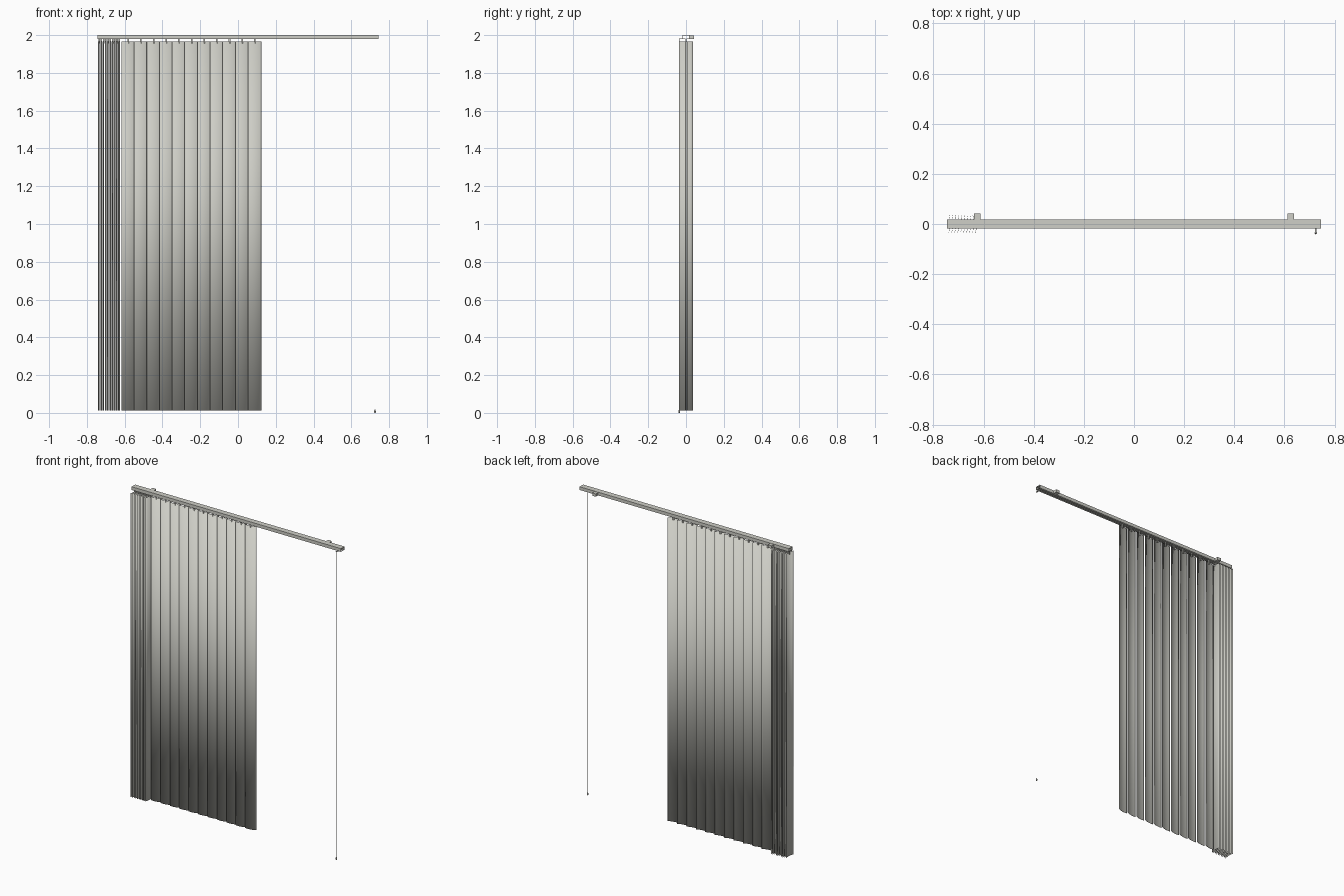
import bpy, bmesh, math

if "Cube" in bpy.data.objects:
    bpy.data.objects.remove(bpy.data.objects["Cube"])

def material(name, rgb):
    m = bpy.data.materials.new(name)
    m.diffuse_color = (*rgb, 1)
    m.use_nodes = True
    m.node_tree.nodes["Principled BSDF"].inputs["Base Color"].default_value = m.diffuse_color
    return m

GREY = material("warm light grey", (0.62, 0.62, 0.57))

def finish(bm, name, smooth=False):
    bmesh.ops.recalc_face_normals(bm, faces=bm.faces)
    me = bpy.data.meshes.new(name)
    bm.to_mesh(me)
    bm.free()
    me.materials.append(GREY)
    for p in me.polygons:
        p.use_smooth = smooth
    ob = bpy.data.objects.new(name, me)
    bpy.context.collection.objects.link(ob)
    return ob

def prism(name, pts, axis_map, a, b, smooth=False):
    """Extrude a closed 2D profile from a to b; axis_map places (u, v, w)."""
    bm = bmesh.new()
    lo = [bm.verts.new(axis_map(u, v, a)) for u, v in pts]
    hi = [bm.verts.new(axis_map(u, v, b)) for u, v in pts]
    n = len(pts)
    bm.faces.new(lo[::-1])
    bm.faces.new(hi)
    for i in range(n):
        j = (i + 1) % n
        bm.faces.new((lo[i], lo[j], hi[j], hi[i]))
    return finish(bm, name, smooth)

def box(name, x0, x1, y0, y1, z0, z1):
    return prism(name, [(x0, y0), (x1, y0), (x1, y1), (x0, y1)],
                 lambda u, v, w: (u, v, w), z0, z1)

def rod(name, x, y, rings, sides=8):
    """Lathed rod from (radius, z) rings."""
    bm = bmesh.new()
    loops = [[bm.verts.new((x + r * math.cos(k * math.tau / sides),
                            y + r * math.sin(k * math.tau / sides), z))
              for k in range(sides)] for r, z in rings]
    bm.faces.new(loops[0][::-1])
    bm.faces.new(loops[-1])
    for a, b in zip(loops, loops[1:]):
        for k in range(sides):
            j = (k + 1) % sides
            bm.faces.new((a[k], a[j], b[j], b[k]))
    return finish(bm, name)

# headrail: C-channel, open slot underneath
half = [(0.004, 1.979), (0.018, 1.979), (0.018, 2.0)]
inner = [(0.015, 1.997), (0.015, 1.982), (0.004, 1.982)]
profile = half + [(-y, z) for y, z in half[::-1]] \
    + [(-y, z) for y, z in inner[::-1]] + inner
prism("headrail", profile, lambda u, v, w: (w, u, v), -0.745, 0.745)

# wall brackets
for s, side in ((-1, "left"), (1, "right")):
    box(side + "_bracket", s * 0.625 - 0.0125, s * 0.625 + 0.0125,
        0.018, 0.042, 1.98, 1.998)

# bowed slat with its hanger
W, SAG, T, SEG = 0.072, 0.006, 0.0012, 8

def slat(name, x, angle):
    c, s = math.cos(angle), math.sin(angle)
    arc = []
    for i in range(SEG + 1):
        t = 2 * i / SEG - 1
        arc.append((t * W / 2, SAG * (t * t - 0.5)))
    pts = arc + [(u, v + T) for u, v in arc[::-1]]
    prism(name, pts, lambda u, v, w: (x + u * c - v * s, u * s + v * c, w),
          0.012, 1.966, smooth=True)
    box(name + "_hanger", x - 0.004, x + 0.004, -0.003, 0.003, 1.955, 1.983)

for i in range(11):
    slat(f"open_slat_{i + 1}", -0.581 + 0.067 * i, math.radians(10))
for i in range(10):
    slat(f"stacked_slat_{i + 1}", -0.735 + 0.0118 * i, math.radians(88))

# pull cord and its weight
rod("pull_cord", 0.725, -0.036, [(0.001, 0.012), (0.001, 1.981)], 6)
rod("cord_weight", 0.725, -0.036,
    [(0.003, 0), (0.005, 0.004), (0.004, 0.013), (0.0015, 0.018)])
# cord outlet joining the rail
box("cord_outlet", 0.722, 0.728, -0.038, -0.016, 1.979, 1.983)
